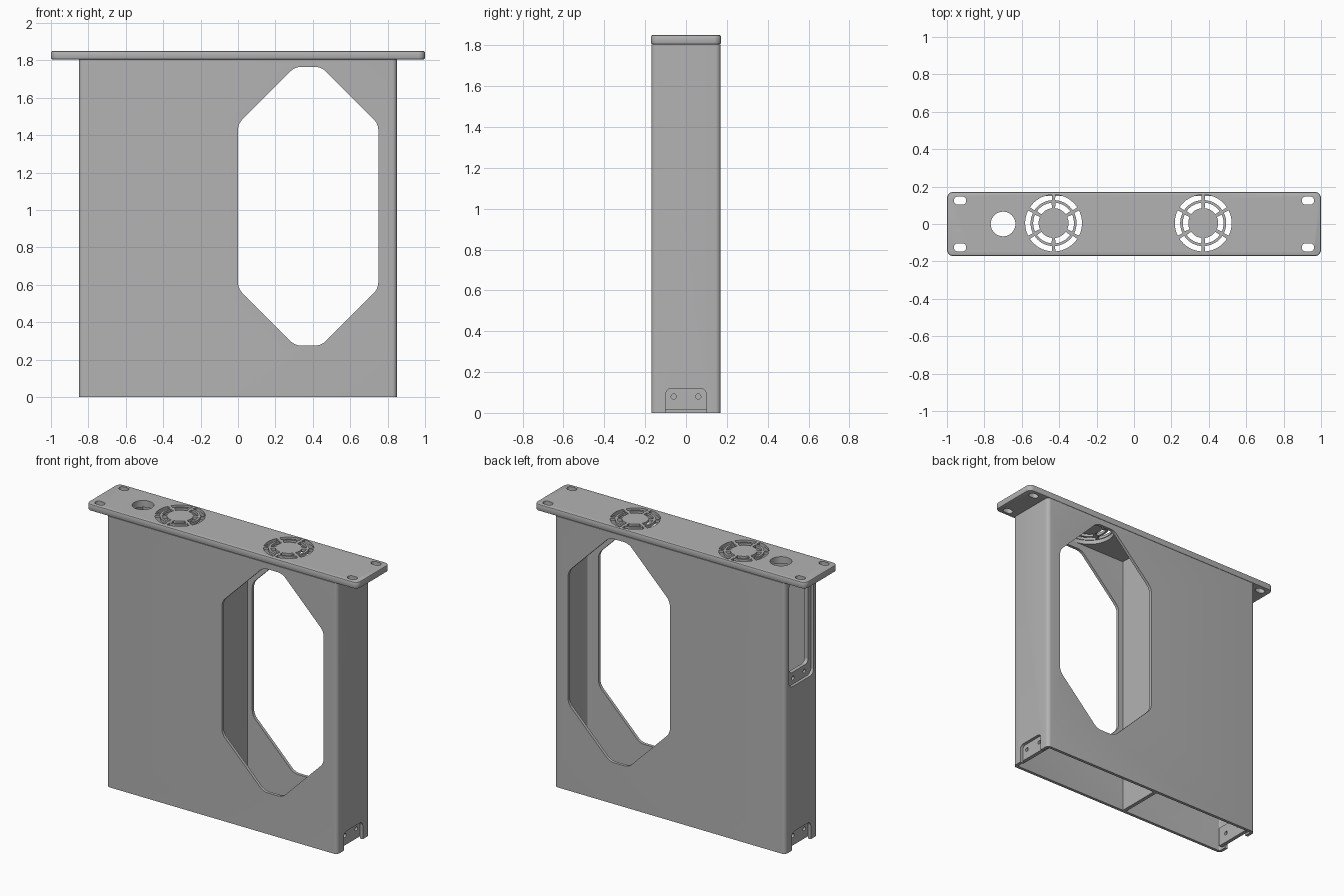
import bpy, bmesh, math
from mathutils import Matrix

cube = bpy.data.objects.get("Cube")
if cube:
    bpy.data.objects.remove(cube, do_unlink=True)

grey = bpy.data.materials.new("plain grey")
grey.use_nodes = True
colour = (0.45, 0.45, 0.45, 1)
grey.diffuse_color = colour
grey.node_tree.nodes["Principled BSDF"].inputs["Base Color"].default_value = colour

# Maps outline (u, v) and depth w to world axes
AXES = {
    "x": Matrix(((0, 0, 1), (1, 0, 0), (0, 1, 0))),
    "y": Matrix(((1, 0, 0), (0, 0, 1), (0, 1, 0))),
    "z": Matrix.Identity(3),
}


def prism(name, outline, axis, low, high, radius=0.0, segments=6):
    """Extrude a flat outline along an axis, with rounded corners."""
    bm = bmesh.new()
    bm.faces.new([bm.verts.new((u, v, low)) for u, v in outline])
    if radius:
        bmesh.ops.bevel(bm, geom=bm.verts[:], offset=radius, segments=segments,
                        profile=0.5, affect='VERTICES')
    top = bmesh.ops.extrude_face_region(bm, geom=bm.faces[:])
    for v in top["geom"]:
        if isinstance(v, bmesh.types.BMVert):
            v.co.z = high
    bm.transform(AXES[axis].to_4x4())
    bmesh.ops.recalc_face_normals(bm, faces=bm.faces[:])
    mesh = bpy.data.meshes.new(name)
    bm.to_mesh(mesh)
    bm.free()
    mesh.materials.append(grey)
    obj = bpy.data.objects.new(name, mesh)
    bpy.context.collection.objects.link(obj)
    return obj


def rect(u0, u1, v0, v1):
    return [(u0, v0), (u1, v0), (u1, v1), (u0, v1)]


def circle(u, v, r, n=40):
    return [(u + r * math.cos(math.tau * i / n), v + r * math.sin(math.tau * i / n))
            for i in range(n)]


def arc_slot(u, v, r0, r1, mid, half, n=8):
    angles = [mid - half + 2 * half * i / n for i in range(n + 1)]
    ring = [(r1, a) for a in angles] + [(r0, a) for a in reversed(angles)]
    return [(u + r * math.cos(a), v + r * math.sin(a)) for r, a in ring]


def apply(obj, kind, **settings):
    mod = obj.modifiers.new("step", kind)
    for key, value in settings.items():
        setattr(mod, key, value)
    bpy.ops.object.select_all(action='DESELECT')
    bpy.context.view_layer.objects.active = obj
    obj.select_set(True)
    bpy.ops.object.modifier_apply(modifier=mod.name)


def cut(obj, *cutter_args):
    cutter = prism("cutter", *cutter_args)
    cutter.hide_render = True
    apply(obj, 'BOOLEAN', object=cutter, operation='DIFFERENCE', solver='EXACT')
    bpy.data.objects.remove(cutter, do_unlink=True)


W, D, H, TOP, T = 0.85, 0.17, 1.805, 1.85, 0.02

# Hollow body, open below
body = prism("body_shell", rect(-W, W, -D, D), "z", 0, H, 0.025)
cut(body, rect(-W + T, W - T, -D + T, D - T), "z", -0.1, H + 0.1, 0.008)

# Eight-sided window through front and back
window = [(0, 0.58), (0.305, 0.275), (0.445, 0.275), (0.75, 0.58),
          (0.75, 1.46), (0.445, 1.765), (0.305, 1.765), (0, 1.46)]
cut(body, window, "y", -0.3, 0.3, 0.03)

# Mounting notches at the foot of both ends, and the tall slot in the right end
notch = rect(-0.1, 0.1, -0.1, 0.12)
for side in (-1, 1):
    cut(body, notch, "x", *sorted((side * 0.8, side * 0.9)), 0.03)
cut(body, rect(-0.13, 0.13, 1.09, 1.79), "x", -0.9, -0.8, 0.04)

# Inner wall beside the window
prism("partition", rect(-0.06, -0.035, -D + T, D - T), "z", 0, H)

# Recessed screw plates behind the notches
for side, word in ((-1, "right"), (1, "left")):
    ends = sorted((side * 0.83, side * 0.805))
    plate = prism(word + "_screw_plate", rect(-0.125, 0.125, 0.015, 0.145), "x", *ends)
    for y in (-0.06, 0.06):
        cut(plate, circle(y, 0.08, 0.013, 16), "x", *sorted((side * 0.7, side * 0.9)))

# Recessed frame behind the tall slot
frame = prism("slot_frame", rect(-0.15, 0.15, 1.07, H), "x", -0.83, -0.805)
cut(frame, rect(-0.1, 0.1, 1.17, 1.77), "x", -0.9, -0.7, 0.03)
for y in (-0.06, 0.06):
    cut(frame, circle(y, 1.13, 0.013, 16), "x", -0.9, -0.7)

# Top flange with softened rims
flange = prism("top_flange", rect(-1, 1, -D - 0.002, D + 0.002), "z", H, TOP, 0.035)
apply(flange, 'BEVEL', width=0.008, segments=2, limit_method='ANGLE',
      angle_limit=math.radians(60))

# Corner bolt slots and cable hole
for x in (-0.93, 0.93):
    for y in (-0.125, 0.125):
        cut(flange, rect(x - 0.033, x + 0.033, y - 0.022, y + 0.022), "z", 1.7, 1.9, 0.0215)
cut(flange, circle(-0.7, 0, 0.066), "z", 1.7, 1.9)

# Vent grilles: round pocket below, two rings of six arc slots above
for x in (-0.43, 0.37):
    cut(flange, circle(x, 0.005, 0.157, 48), "z", 1.7, 1.832)
    for r0, r1, gap in ((0.123, 0.152, 0.008), (0.08, 0.109, 0.008)):
        half = math.pi / 6 - gap / r0
        for k in range(6):
            cut(flange, arc_slot(x, 0.005, r0, r1, k * math.pi / 3, half), "z", 1.7, 1.9)

# Smooth rounded corners, keep hard edges
for obj in (body, flange):
    bpy.ops.object.select_all(action='DESELECT')
    bpy.context.view_layer.objects.active = obj
    obj.select_set(True)
    bpy.ops.object.shade_smooth_by_angle(angle=math.radians(30))
